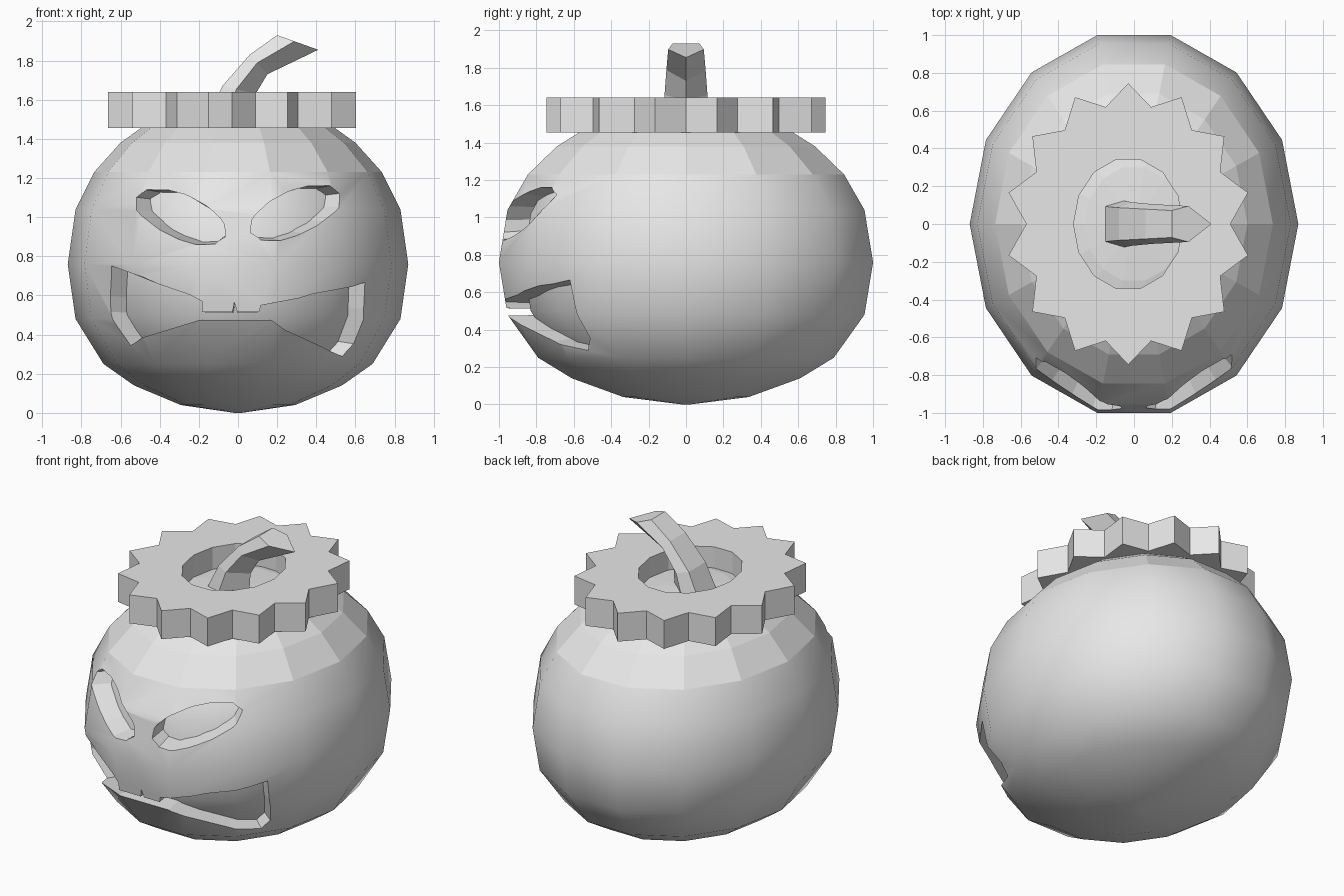
import bpy, bmesh
from math import sin, cos, tau, radians, sqrt
from mathutils import Vector

cube = bpy.data.objects.get("Cube")
if cube:
    bpy.data.objects.remove(cube)

grey = bpy.data.materials.new("plain_grey")
grey.use_nodes = True
colour = (0.8, 0.8, 0.8, 1)
grey.diffuse_color = colour
grey.node_tree.nodes["Principled BSDF"].inputs["Base Color"].default_value = colour

SIDES = 14
RX, RY, MID = 0.87, 1.026, 0.76


def make(name, bm):
    bmesh.ops.recalc_face_normals(bm, faces=bm.faces)
    mesh = bpy.data.meshes.new(name)
    bm.to_mesh(mesh)
    bm.free()
    mesh.materials.append(grey)
    obj = bpy.data.objects.new(name, mesh)
    bpy.context.collection.objects.link(obj)
    return obj


def bridge(bm, a, b):
    for i in range(len(a)):
        j = (i + 1) % len(a)
        bm.faces.new((a[i], a[j], b[j], b[i]))


def loft(name, loops, closed=False):
    """Skin a row of point loops; cap the ends, or join last to first."""
    bm = bmesh.new()
    rows = [[bm.verts.new(p) for p in loop] for loop in loops]
    for a, b in zip(rows, rows[1:]):
        bridge(bm, a, b)
    if closed:
        bridge(bm, rows[-1], rows[0])
    else:
        bm.faces.new(rows[0])
        bm.faces.new(rows[-1])
    return make(name, bm)


def oval(rx, ry, z, n=SIDES, cx=0):
    return [(cx + rx * cos(tau * i / n), ry * sin(tau * i / n), z) for i in range(n)]


def smooth(obj):
    bpy.ops.object.select_all(action='DESELECT')
    obj.select_set(True)
    bpy.context.view_layer.objects.active = obj
    bpy.ops.object.shade_smooth_by_angle(angle=radians(35))


# Pumpkin body and the slightly smaller core seen through the carving
PROFILE = [(.02, 0), (.335, .04), (.61, .14), (.79, .25), (.954, .48), (1, .76),
           (.954, 1.04), (.845, 1.23), (.69, 1.38), (.57, 1.455), (.3, 1.51), (.02, 1.53)]


def pumpkin(name, sx, sy, sz):
    return loft(name, [oval(r * RX * sx, r * RY * sy, MID + (z - MID) * sz) for r, z in PROFILE])


body = pumpkin("pumpkin_body", 1, 1, 1)
core = pumpkin("inner_core", 0.9, 0.87, 0.93)


# Carving cutters that narrow as they go into the body
def surface_y(x, z):
    r2 = max(0.05, 1 - (abs(z - MID) / 0.77) ** 2.3)
    return -RY * sqrt(max(0.02, r2 - (x / RX) ** 2))


def carve(name, outline, cz):
    points = []
    for (x, z), (u, w) in zip(outline, outline[1:] + outline[:1]):
        steps = max(1, int(abs(u - x) / 0.2))
        points += [(x + (u - x) * k / steps, z + (w - z) * k / steps) for k in range(steps)]
    inner, outer = [], []
    for x, z in points:
        p = Vector((x, surface_y(x, z), z))
        q = Vector((x * 0.5, p.y * 0.6, cz + (z - cz) * 0.7))
        inner.append(q)
        outer.append(p + (p - q))
    cutter = loft(name, [inner, outer])
    cutter.hide_render = True
    mod = body.modifiers.new(name, 'BOOLEAN')
    mod.operation, mod.solver, mod.object = 'DIFFERENCE', 'EXACT', cutter
    bpy.context.view_layer.objects.active = body
    bpy.ops.object.modifier_apply(modifier=mod.name)
    bpy.data.objects.remove(cutter)


def eye(side, cz):
    c, s = cos(radians(24)), sin(radians(24))
    ring = [(0.25 * cos(tau * i / 12), 0.115 * sin(tau * i / 12)) for i in range(12)]
    return [(side * (0.295 + a * c - b * s), cz + a * s + b * c) for a, b in ring]


MOUTH = [(-.665, .755), (-.185, .57), (-.185, .515), (-.03, .515), (-.02, .565),
         (-.005, .515), (.11, .515), (.12, .55), (.675, .67), (.665, .535),
         (.615, .35), (.55, .285), (.44, .335), (.17, .475), (-.195, .475),
         (-.57, .34), (-.67, .515), (-.68, .6)]
carve("right_eye_cutter", eye(-1, 1.0), 1.0)
carve("left_eye_cutter", eye(1, 1.02), 1.02)
carve("mouth_cutter", MOUTH, 0.5)

# Smooth skin, faceted shoulder and crisp carved rims
smooth(body)
smooth(core)
for f in body.data.polygons:
    c = f.center
    out = Vector((c.x / RX ** 2, c.y / RY ** 2, (c.z - MID) / MID ** 2)).normalized()
    if c.z > 1.24 or f.normal.dot(out) < 0.6:
        f.use_smooth = False


# Toothed collar with an open middle
def star(z):
    n = SIDES * 2
    pts = []
    for i in range(n):
        # tips fall half a step either side of the x axis
        a = tau * (i + 1) / n
        rx, ry = (0.65, 0.745) if i % 2 == 0 else (0.54, 0.635)
        pts.append((-0.03 + rx * cos(a), ry * sin(a), z))
    return pts


def hole(z):
    n = SIDES * 2
    pts = [Vector(p) for p in oval(0.29, 0.35, z, cx=-0.03)]
    # midpoints keep the hole fourteen sided while matching the star's count
    return [(pts[(i + 1) // 2 % SIDES] if i % 2 else
             (pts[i // 2] + pts[(i // 2 + 1) % SIDES]) / 2) for i in range(n)]


LOW, HIGH = 1.455, 1.64
loft("toothed_collar", [star(LOW), star(HIGH), hole(HIGH), hole(LOW)], closed=True)

# Bent five-sided stem: upper edge, lower edge and half width at each station
STATIONS = [((-.165, 1.49), (.08, 1.49), .125), ((-.08, 1.67), (.09, 1.63), .115),
            ((.06, 1.83), (.15, 1.73), .105), ((.2, 1.93), (.41, 1.855), .095)]
SECTION = [(0, .75), (.42, 1), (1, 0), (.42, -1), (0, -.75)]
loops = []
for top, low, w in STATIONS:
    top, low = Vector(top), Vector(low)
    loops.append([(*top.lerp(low, t), y * w) for t, y in SECTION])
loft("stem", [[(x, y, z) for x, z, y in loop] for loop in loops])
